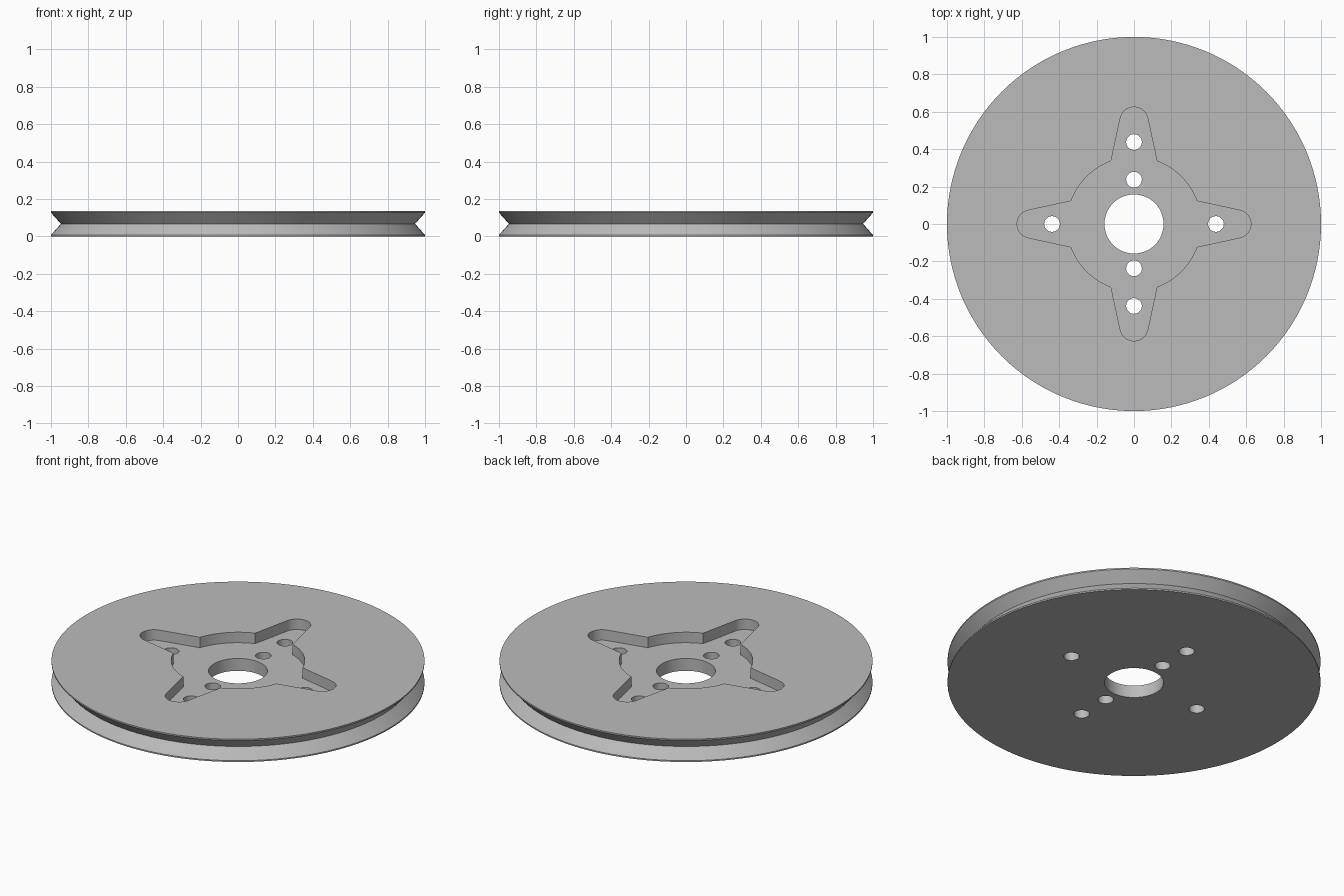
import bpy, bmesh
from math import sin, cos, pi, radians, asin, acos, atan2, hypot

if "Cube" in bpy.data.objects:
    bpy.data.objects.remove(bpy.data.objects["Cube"], do_unlink=True)

HEIGHT = 0.135
FLOOR = 0.073       # recess floor height
SEGMENTS = 128

grey = bpy.data.materials.new("plain grey")
grey.use_nodes = True
colour = (0.5, 0.5, 0.5, 1)
grey.diffuse_color = colour
grey.node_tree.nodes["Principled BSDF"].inputs["Base Color"].default_value = colour


def make_object(name, bm):
    bmesh.ops.recalc_face_normals(bm, faces=bm.faces)
    mesh = bpy.data.meshes.new(name)
    bm.to_mesh(mesh)
    bm.free()
    mesh.materials.append(grey)
    obj = bpy.data.objects.new(name, mesh)
    bpy.context.collection.objects.link(obj)
    return obj


def arc(cx, cy, r, start, end, steps):
    angles = [start + (end - start) * i / steps for i in range(steps + 1)]
    return [(cx + r * cos(a), cy + r * sin(a)) for a in angles]


def prism(name, outlines, bottom, top):
    """Extrude one or more closed outlines upward."""
    bm = bmesh.new()
    for outline in outlines:
        face = bm.faces.new([bm.verts.new((x, y, bottom)) for x, y in outline])
        new = bmesh.ops.extrude_face_region(bm, geom=[face], use_keep_orig=True)["geom"]
        for v in new:
            if isinstance(v, bmesh.types.BMVert):
                v.co.z = top
    return make_object(name, bm)


def circle(x, y, r, count):
    return arc(x, y, r, 0, 2 * pi, count)[:-1]


# Grooved disc: stacked rings following the rim profile
rim = [(1, 0), (1, 0.008), (0.947, HEIGHT / 2), (1, HEIGHT - 0.008), (1, HEIGHT)]
bm = bmesh.new()
rings = [[bm.verts.new((x, y, z)) for x, y in circle(0, 0, r, SEGMENTS)] for r, z in rim]
for low, high in zip(rings, rings[1:]):
    for i in range(SEGMENTS):
        j = (i + 1) % SEGMENTS
        bm.faces.new((low[i], low[j], high[j], high[i]))
bm.faces.new(rings[0])
bm.faces.new(rings[-1])
disc = make_object("pulley_disc", bm)

# Four-armed recess outline: tapered round-ended arms joined by hub arcs
HUB, TIP, TIP_Y = 0.358, 0.075, 0.55
root = asin(0.123 / HUB)
rx, ry = HUB * sin(root), HUB * cos(root)
to_root = atan2(ry - TIP_Y, rx)
tangent = to_root + acos(TIP / hypot(rx, ry - TIP_Y))
quarter = arc(0, TIP_Y, TIP, tangent, pi - tangent, 20)
quarter += arc(0, 0, HUB, pi / 2 + root, pi - root, 16)
star = []
for k in range(4):
    c, s = cos(k * pi / 2), sin(k * pi / 2)
    star += [(x * c - y * s, x * s + y * c) for x, y in quarter]

# Centre bore and bolt holes
bolts = [(0.438, 0), (-0.438, 0), (0, 0.438), (0, -0.438), (0, 0.237), (0, -0.237)]
holes = [circle(0, 0, 0.158, 64)] + [circle(x, y, 0.042, 32) for x, y in bolts]

cutters = [prism("recess_cutter", [star], FLOOR, HEIGHT + 0.1),
           prism("hole_cutter", holes, -0.1, HEIGHT + 0.2)]
bpy.context.view_layer.objects.active = disc
for cutter in cutters:
    cutter.hide_render = True
    cut = disc.modifiers.new(cutter.name, "BOOLEAN")
    cut.operation = "DIFFERENCE"
    cut.solver = "EXACT"
    cut.object = cutter
    bpy.ops.object.modifier_apply(modifier=cut.name)
    bpy.data.objects.remove(cutter, do_unlink=True)

# Smooth curved walls, crisp edges
for obj in bpy.context.selected_objects:
    obj.select_set(False)
disc.select_set(True)
bpy.ops.object.shade_smooth_by_angle(angle=radians(25))
